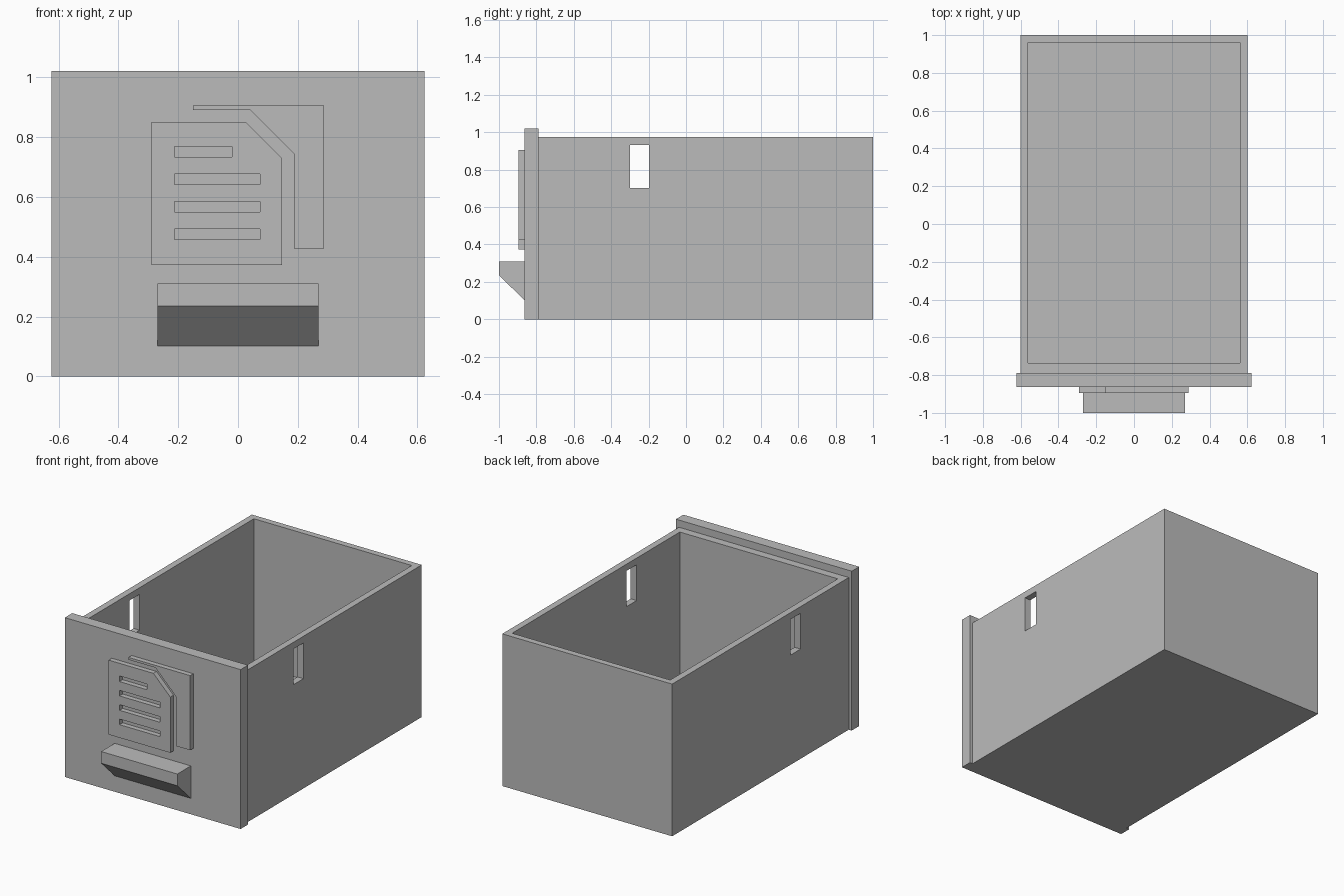
import bpy
import bmesh

cube = bpy.data.objects.get("Cube")
if cube:
    bpy.data.objects.remove(cube, do_unlink=True)

grey = bpy.data.materials.new("plain grey")
grey.use_nodes = True
GREY = (0.5, 0.5, 0.5, 1)
grey.diffuse_color = GREY
grey.node_tree.nodes["Principled BSDF"].inputs["Base Color"].default_value = GREY


def prism(name, outline, axis, start, end):
    """Extrude a 2D outline along the x axis (outline is y, z) or y axis (outline is x, z)."""
    def place(a, b):
        return (start, a, b) if axis == "x" else (a, start, b)
    bm = bmesh.new()
    face = bm.faces.new([bm.verts.new(place(a, b)) for a, b in outline])
    moved = bmesh.ops.extrude_face_region(bm, geom=[face])["geom"]
    verts = [v for v in moved if isinstance(v, bmesh.types.BMVert)]
    depth = end - start
    bmesh.ops.translate(bm, verts=verts, vec=(depth, 0, 0) if axis == "x" else (0, depth, 0))
    bmesh.ops.recalc_face_normals(bm, faces=bm.faces)
    mesh = bpy.data.meshes.new(name)
    bm.to_mesh(mesh)
    bm.free()
    mesh.materials.append(grey)
    obj = bpy.data.objects.new(name, mesh)
    bpy.context.collection.objects.link(obj)
    return obj


def box(name, x, y, z):
    corners = [(x[0], z[0]), (x[1], z[0]), (x[1], z[1]), (x[0], z[1])]
    return prism(name, corners, "y", *y)


def cut(target, cutter):
    """Subtract the cutter from the target, then discard the cutter."""
    mod = target.modifiers.new("cut", "BOOLEAN")
    mod.operation = "DIFFERENCE"
    mod.solver = "EXACT"
    mod.object = cutter
    bpy.context.view_layer.objects.active = target
    bpy.ops.object.modifier_apply(modifier=mod.name)
    bpy.data.objects.remove(cutter, do_unlink=True)


# Open drawer body with a slot through each side wall
body = box("drawer_body", (-0.602, 0.602), (-0.788, 1), (0, 0.975))
cut(body, box("cavity_cutter", (-0.56, 0.56), (-0.737, 0.96), (0.04, 1.2)))
cut(body, box("side_slot_cutter", (-0.8, 0.8), (-0.3, -0.197), (0.703, 0.932)))

# Front panel, slightly larger than the body
box("front_panel", (-0.623, 0.623), (-0.863, -0.788), (0, 1.021))

# Pull handle with a sloped underside
handle = [(-0.863, 0.31), (-1, 0.31), (-1, 0.235), (-0.863, 0.102)]
prism("pull_handle", handle, "x", -0.27, 0.27)

# Raised sheet with a clipped corner and four line slots
sheet = [(-0.29, 0.373), (0.147, 0.373), (0.147, 0.73), (0.027, 0.85), (-0.29, 0.85)]
front_sheet = prism("front_sheet", sheet, "y", -0.895, -0.863)
for i in range(4):
    low = 0.457 + i * 0.092
    right = -0.02 if i == 3 else 0.073
    cut(front_sheet, box("line_cutter", (-0.213, right), (-0.95, -0.8), (low, low + 0.036)))

# Second sheet showing behind the first
behind = [(-0.15, 0.905), (0.288, 0.905), (0.288, 0.427), (0.188, 0.427),
          (0.188, 0.743), (0.042, 0.89), (-0.15, 0.89)]
prism("rear_sheet", behind, "y", -0.895, -0.863)
